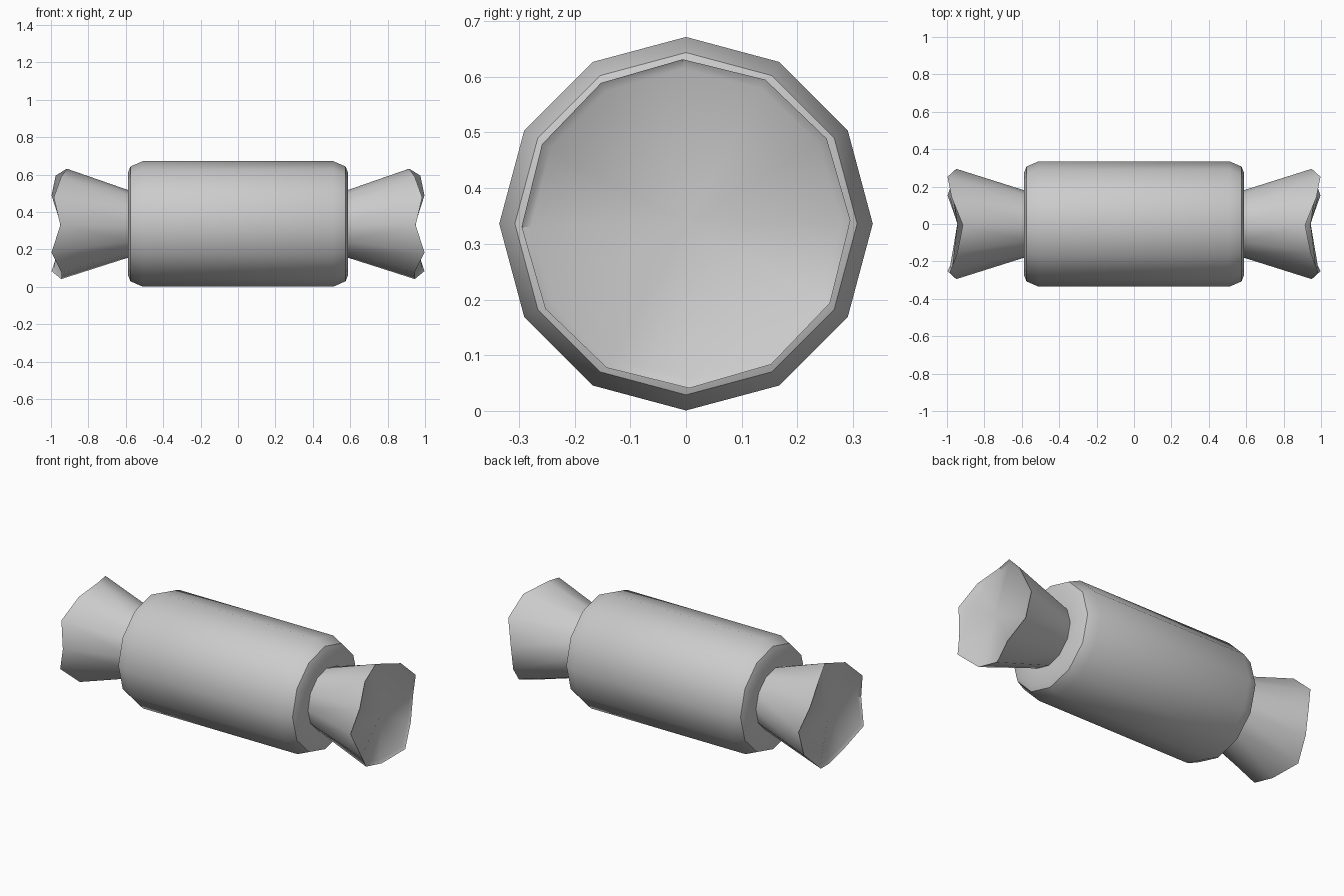
import bpy, bmesh, math

if "Cube" in bpy.data.objects:
    bpy.data.objects.remove(bpy.data.objects["Cube"])

SIDES = 12
CENTRE_Z = 0.336


def lathe_x(name, rings, start_tip=None, end_tip=None):
    """Skin rings of (x, radius) around the x axis; x may be a list per side."""
    bm = bmesh.new()
    loops = []
    for xs, r, twist in rings:
        loop = []
        for i in range(SIDES):
            a = math.tau * i / SIDES + twist
            x = xs[i] if isinstance(xs, list) else xs
            loop.append(bm.verts.new((x, r * math.sin(a), CENTRE_Z + r * math.cos(a))))
        loops.append(loop)
    for p, q in zip(loops, loops[1:]):
        for i in range(SIDES):
            j = (i + 1) % SIDES
            bm.faces.new((p[i], p[j], q[j], q[i]))
    for tip, loop in ((start_tip, loops[0]), (end_tip, loops[-1])):
        if tip is not None:
            c = bm.verts.new((tip, 0, CENTRE_Z))
            for i in range(SIDES):
                bm.faces.new((loop[i], loop[(i + 1) % SIDES], c))
    bmesh.ops.recalc_face_normals(bm, faces=bm.faces)
    mesh = bpy.data.meshes.new(name)
    bm.to_mesh(mesh)
    bm.free()
    obj = bpy.data.objects.new(name, mesh)
    bpy.context.collection.objects.link(obj)
    bpy.ops.object.select_all(action='DESELECT')
    obj.select_set(True)
    bpy.context.view_layer.objects.active = obj
    bpy.ops.object.shade_smooth_by_angle(angle=math.radians(42))
    return obj


# Wrapped body with rounded shoulders
half = [(0.51, 0.335), (0.575, 0.307), (0.588, 0.275), (0.588, 0.18)]
body = [(-x, r, 0) for x, r in reversed(half)] + [(x, r, 0) for x, r in half]
lathe_x("candy_body", body, start_tip=-0.585, end_tip=0.585)

# Flared wrapper ends with a wavy rim and a slightly sunken cap
wave = [0.915, 0.975, 0.997, 0.95, 0.96, 0.997,
        0.945, 0.945, 0.997, 0.95, 0.985, 0.945]
twist = -0.02
for side, name in ((1, "wrapper_end_right"), (-1, "wrapper_end_left")):
    lip = [side * x for x in wave]
    inner = [side * (x - 0.012) for x in wave]
    lathe_x(name, [(side * 0.57, 0.175, twist),
                   (lip, 0.295, twist),
                   (inner, 0.278, twist)],
            start_tip=side * 0.57, end_tip=side * 0.945)
